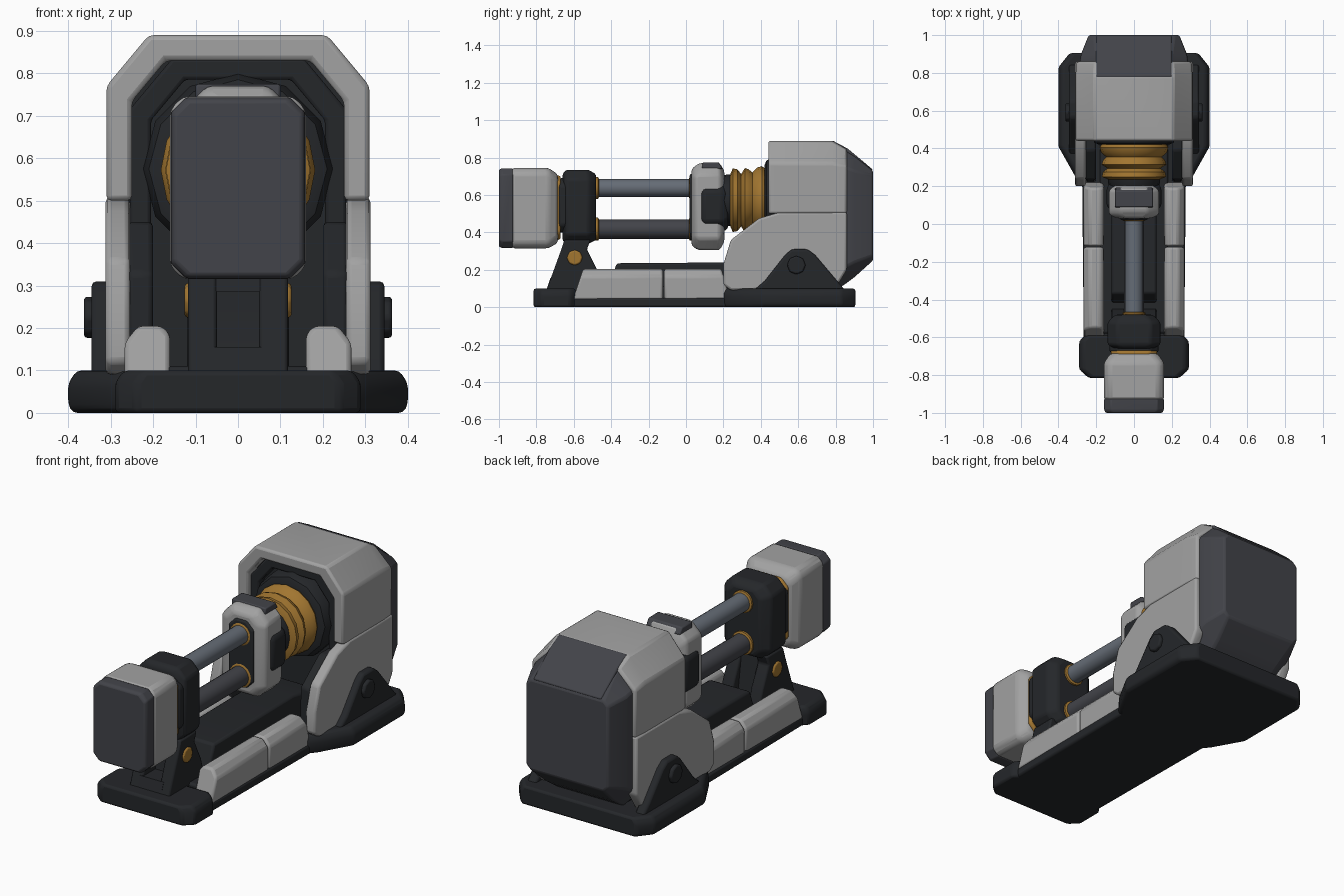
import bpy, bmesh
from math import sin, cos, pi, radians

if "Cube" in bpy.data.objects:
    bpy.data.objects.remove(bpy.data.objects["Cube"])


def material(name, c):
    m = bpy.data.materials.new(name)
    m.diffuse_color = (*c, 1)
    m.use_nodes = True
    m.node_tree.nodes["Principled BSDF"].inputs["Base Color"].default_value = m.diffuse_color
    return m


GREY = material("light_grey", (0.36, 0.36, 0.36))
DARK = material("dark_grey", (0.018, 0.02, 0.023))
SLATE = material("slate", (0.055, 0.057, 0.067))
STEEL = material("steel", (0.13, 0.15, 0.18))
GOLD = material("gold", (0.36, 0.18, 0.03))


def loft(name, rings, mat, bevel=0.012):
    """Skin a list of equal-length 3D rings, cap both ends and bevel the edges."""
    bm = bmesh.new()
    vs = [[bm.verts.new(p) for p in r] for r in rings]
    n = len(vs[0])
    for a, b in zip(vs, vs[1:]):
        for i in range(n):
            j = (i + 1) % n
            bm.faces.new((a[i], a[j], b[j], b[i]))
    bm.faces.new(vs[0][::-1])
    bm.faces.new(vs[-1])
    bmesh.ops.recalc_face_normals(bm, faces=bm.faces)
    me = bpy.data.meshes.new(name)
    bm.to_mesh(me)
    bm.free()
    me.materials.append(mat)
    ob = bpy.data.objects.new(name, me)
    bpy.context.collection.objects.link(ob)
    bpy.ops.object.select_all(action='DESELECT')
    ob.select_set(True)
    bpy.context.view_layer.objects.active = ob
    bpy.ops.object.shade_smooth_by_angle(angle=radians(32))
    if bevel:
        b = ob.modifiers.new("bevel", 'BEVEL')
        b.width, b.segments, b.limit_method = bevel, 2, 'ANGLE'
        b.angle_limit = radians(25)
    return ob


def side(name, pts, x0, x1, mat, bevel=0.012):      # (y, z) profile along x
    return loft(name, [[(x, y, z) for y, z in pts] for x in (x0, x1)], mat, bevel)


def plan(name, half, levels, mat, bevel=0.012):     # half outline (x, y), mirrored; levels (z, inset)
    rings = []
    for z, d in levels:
        r = [(x - d, y) for x, y in half]
        rings.append([(x, y, z) for x, y in r] + [(-x, y, z) for x, y in r[::-1]])
    return loft(name, rings, mat, bevel)


def octa(y, w, z0, z1, c):                          # chamfered rectangle facing y
    p = [(w, z0 + c), (w, z1 - c), (w - c, z1), (c - w, z1),
         (-w, z1 - c), (-w, z0 + c), (c - w, z0), (w - c, z0)]
    return [(x, y, z) for x, z in p]


def lathe(name, prof, cz, n, mat, bevel=0):         # (y, radius) profile around y
    return loft(name, [[(r * cos(2 * pi * i / n), y, cz + r * sin(2 * pi * i / n))
                        for i in range(n)] for y, r in prof], mat, bevel)


def bolt(name, x0, x1, y, z, r, mat):
    pts = [(y + r * cos(pi * i / 4), z + r * sin(pi * i / 4)) for i in range(8)]
    side(name, pts, x0, x1, mat, 0.008)


# Base: thin rail, front foot, wide rear foot
plan("base_rail", [(.265, -.7), (.275, .3)], [(0, 0), (.05, 0)], DARK)
plan("front_foot", [(.24, -.815), (.29, -.77), (.29, -.62), (.26, -.59)],
     [(0, 0), (.07, 0), (.1, .02)], DARK)
plan("rear_foot", [(.27, .2), (.31, .25), (.4, .41), (.4, .83), (.34, .905)],
     [(0, .01), (.02, 0), (.07, 0), (.1, .02)], DARK)
plan("track_deck", [(.18, -.58), (.18, .5)], [(.03, 0), (.11, 0)], DARK)
side("track_beam", [(-.42, .1), (-.37, .235), (.3, .24), (.5, .2), (.5, .1)], -.12, .12, DARK)

for s, tag in ((1, "right"), (-1, "left")):
    # Armour panels beside the track, split in two
    sec = [(.16, .04), (.16, .185), (.18, .205), (.235, .205), (.267, .165), (.267, .04)]
    for part, (a, at), (b, bt) in (("front", (-.605, -.55), (-.123, -.123)),
                                   ("rear", (-.117, -.117), (.235, .19))):
        rings = [[(s * x, lo + (hi - lo) * (z - .04) / .165, z) for x, z in sec]
                 for lo, hi in ((a, at), (b, bt))]
        loft(f"{tag}_armour_{part}", rings, GREY)
    # Front bracket cheek and pin
    side(f"{tag}_front_bracket", [(-.75, .08), (-.67, .3), (-.65, .36), (-.51, .36),
         (-.53, .31), (-.475, .2), (-.44, .08)], s * .05, s * .118, DARK, .008)
    bolt(f"{tag}_front_pin", s * .1, s * .126, -.595, .265, .042, GOLD)
    # Lower housing plate with its dark lining
    side(f"{tag}_lower_plate", [(.2, .12), (.2, .23), (.24, .36), (.39, .475), (.5, .508),
         (.86, .508), (.86, .2), (.8, .1), (.24, .09)], s * .255, s * .312, GREY)
    side(f"{tag}_plate_lining", [(.225, .1), (.235, .33), (.39, .45), (.55, .45),
         (.55, .1)], s * .2, s * .26, DARK)
    # Rear bracket and pin
    side(f"{tag}_rear_bracket", [(.35, .08), (.42, .14), (.53, .28), (.565, .31), (.65, .31),
         (.69, .28), (.8, .15), (.86, .08)], s * .29, s * .345, DARK)
    bolt(f"{tag}_rear_pin", s * .33, s * .363, .59, .225, .05, DARK)

# Web closing the front bracket
side("bracket_web", [(-.66, .08), (-.62, .16), (-.62, .34), (-.54, .34), (-.5, .08)],
     -.07, .07, DARK, 0)
side("bracket_lintel", [(-.67, .285), (-.65, .35), (-.55, .35), (-.55, .285)], -.07, .07, DARK, 0)
side("bracket_sill", [(-.75, .08), (-.725, .155), (-.6, .155), (-.6, .08)], -.07, .07, DARK, 0)

# Front head with cap, neck and rod holder
loft("head_cap", [octa(-1, .15, .325, .735, .035), octa(-.985, .158, .317, .743, .035),
                  octa(-.925, .158, .317, .743, .035)], SLATE, .006)
loft("head_block", [octa(-.93, .16, .315, .745, .03), octa(-.735, .16, .315, .745, .03),
                    octa(-.685, .125, .345, .71, .03)], GREY, .015)
loft("head_neck_ring", [octa(-.7, .12, .36, .705, .04), octa(-.67, .125, .36, .705, .04)], GOLD)
loft("head_neck", [octa(-.68, .13, .4, .69, .04), octa(-.63, .13, .4, .69, .04)], DARK)
loft("rod_holder", [octa(-.66, .1, .355, .715, .04), octa(-.64, .14, .34, .735, .05),
                    octa(-.52, .14, .34, .735, .05), octa(-.48, .1, .36, .71, .04)], DARK)

# Two slide rods with end rings
for tag, z, r in (("upper", .638, .048), ("lower", .418, .052)):
    lathe(f"{tag}_rod", [(-.52, r), (.1, r)], z, 16, STEEL if tag == "upper" else SLATE)
    for end, y in (("front", -.495), ("rear", .015)):
        lathe(f"{tag}_{end}_ring", [(y, r), (y + .005, r + .01), (y + .025, r + .01),
                                    (y + .03, r)], z, 16, GOLD)

# Mid clamp: grey body, dark front plate, side boss and top strap
loft("clamp_body", [octa(.03, .09, .33, .74, .04), octa(.05, .132, .315, .755, .06),
                    octa(.07, .132, .305, .77, .06), octa(.18, .132, .305, .77, .06),
                    octa(.205, .1, .35, .73, .05)], GREY)
loft("clamp_front_plate", [octa(.02, .07, .36, .71, .04), octa(.08, .085, .35, .73, .04)],
     DARK, .006)
loft("clamp_boss", [octa(.075, .125, .42, .66, .05), octa(.095, .145, .4, .68, .06),
                    octa(.19, .145, .4, .68, .06), octa(.225, .12, .42, .66, .05)], DARK)
side("clamp_strap", [(.085, .74), (.09, .775), (.175, .775), (.195, .74)], -.1, .1, SLATE, .006)

# Bellows and its dark seat
lathe("bellows_neck", [(.18, .12), (.2, .135), (.25, .14)], .572, 16, DARK)
lathe("bellows", [(.235, .135), (.25, .17), (.275, .165), (.295, .14), (.315, .172),
                  (.335, .165), (.355, .148), (.38, .175), (.405, .182), (.44, .16), (.52, .165)],
      .572, 16, GOLD)
lathe("bellows_seat", [(.42, .185), (.43, .21), (.47, .225), (.54, .225)], .575, 12, DARK)


# Housing: grey arch, dark inner step, dark core and tapered back
def arch(y, w, top, t, foot=.5, c=.1, h=.12):
    o = [(w, foot), (w, top - h), (w - c, top)]
    i = [(w - t - c * .8, top - t), (w - t, top - t - h * .8), (w - t, foot)]
    half = o + [(-x, z) for x, z in o[::-1]]
    return [(x, y, z) for x, z in half + [(-x, z) for x, z in i[::-1]] + i]


loft("housing_arch", [arch(.44, .31, .89, .06), arch(.78, .31, .89, .06),
                      arch(.86, .305, .845, .06, h=.09)], GREY)
loft("housing_inner_step", [arch(.465, .255, .835, .05, .1), arch(.6, .255, .835, .05, .1)],
     DARK, .008)
loft("housing_core", [octa(.51, .265, .09, .84, .08), octa(.8, .265, .09, .84, .08)], DARK)
loft("housing_back", [octa(.8, .285, .09, .84, .09), octa(.86, .287, .13, .835, .09),
                      octa(.9, .28, .16, .81, .08), octa(1, .24, .25, .73, .025)], SLATE, .01)
side("back_top_panel", [(.765, .87), (.78, .893), (.865, .848), (1, .735), (.96, .7)],
     -.2, .2, SLATE, .008)
